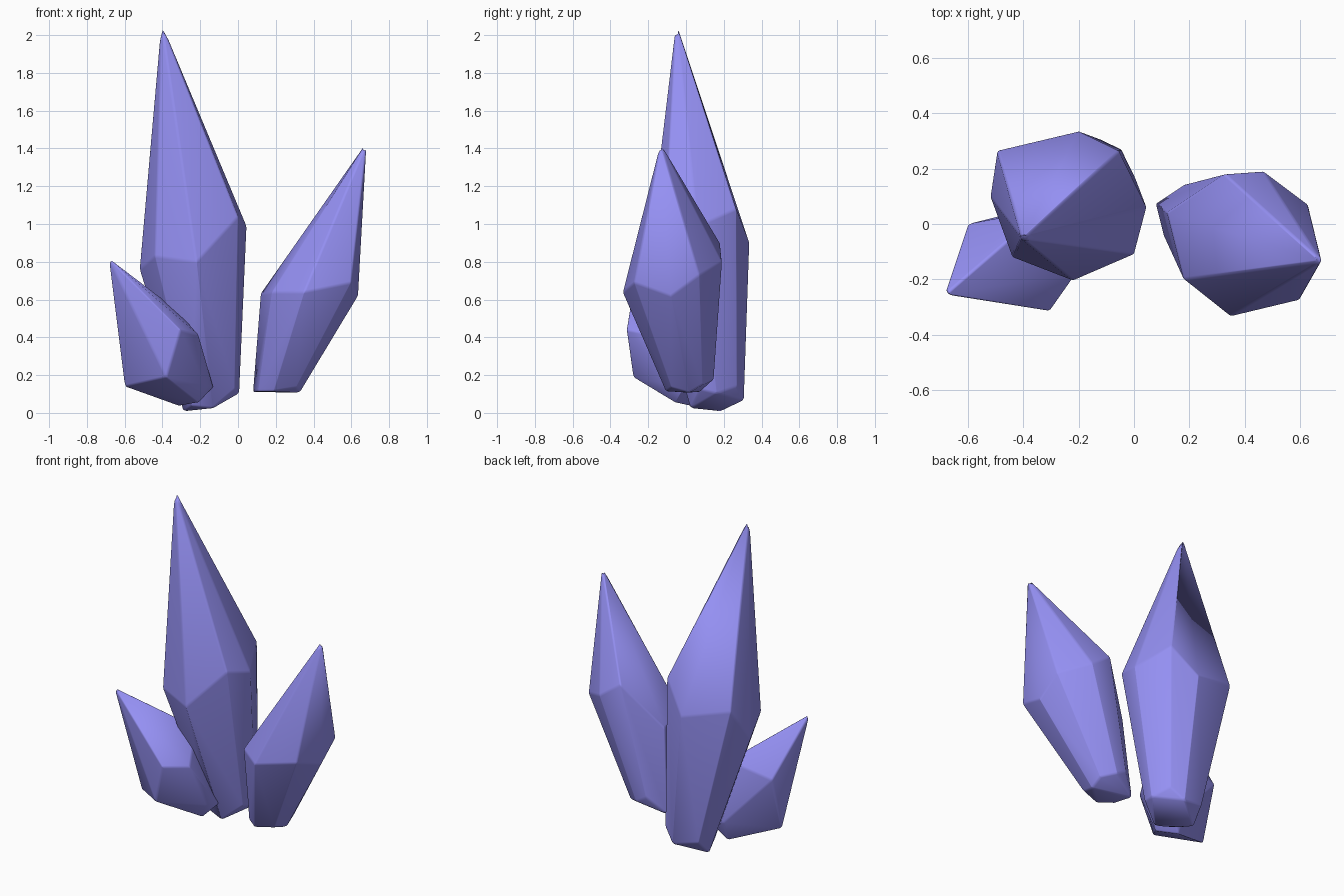
import bpy, bmesh
from mathutils import Vector

if "Cube" in bpy.data.objects:
    bpy.data.objects.remove(bpy.data.objects["Cube"])

mat = bpy.data.materials.new("violet_crystal")
mat.diffuse_color = (0.30, 0.28, 0.90, 1)
mat.use_nodes = True
mat.node_tree.nodes["Principled BSDF"].inputs["Base Color"].default_value = mat.diffuse_color


def crystal(name, tip, ring, base, scale):
    """Convex faceted shard: tip, wide shoulder ring, shrunken copy of it as base."""
    ring = [Vector(p) for p in ring]
    mid = sum(ring, Vector()) / len(ring)
    foot = [Vector(base) + (p - mid) * scale for p in ring]
    for p in foot:  # flatten the foot a little
        p.z = base[2] + (p.z - base[2]) * 0.8
    bm = bmesh.new()
    for p in [Vector(tip)] + ring + foot:
        bm.verts.new(p)
    bmesh.ops.convex_hull(bm, input=bm.verts)
    loose = [v for v in bm.verts if not v.link_faces]
    bmesh.ops.delete(bm, geom=loose, context='VERTS')
    bmesh.ops.recalc_face_normals(bm, faces=bm.faces)
    me = bpy.data.meshes.new(name)
    bm.to_mesh(me)
    bm.free()
    me.materials.append(mat)
    ob = bpy.data.objects.new(name, me)
    bpy.context.collection.objects.link(ob)
    for f in me.polygons:
        f.use_smooth = True
    # softened facet edges
    bev = ob.modifiers.new("soft_edges", 'BEVEL')
    bev.width = 0.009
    bev.segments = 3
    bev.limit_method = 'ANGLE'
    bev.angle_limit = 0.3


# tall crystal
crystal("tall_crystal", (-0.405, -0.053, 2.065),
        [(-0.22, -0.205, 0.80), (0.0, -0.11, 1.04), (0.045, 0.06, 0.99),
         (-0.055, 0.265, 1.08), (-0.20, 0.335, 0.90), (-0.495, 0.265, 0.98),
         (-0.52, 0.10, 0.76), (-0.44, -0.12, 0.83)],
        (-0.14, 0.17, 0.075), 0.52)

# medium crystal
crystal("medium_crystal", (0.68, -0.135, 1.43),
        [(0.35, -0.335, 0.64), (0.60, -0.275, 0.69), (0.635, -0.08, 0.62),
         (0.63, 0.07, 0.73), (0.47, 0.19, 0.80), (0.33, 0.18, 0.90),
         (0.12, 0.04, 0.63), (0.18, -0.20, 0.64)],
        (0.22, 0.03, 0.14), 0.48)

# small leaning crystal
crystal("small_crystal", (-0.685, -0.255, 0.82),
        [(-0.60, -0.10, 0.14), (-0.38, -0.28, 0.19), (-0.305, -0.315, 0.44),
         (-0.21, -0.18, 0.415), (-0.33, 0.05, 0.55), (-0.60, 0.0, 0.48)],
        (-0.22, 0.01, 0.12), 0.46)
